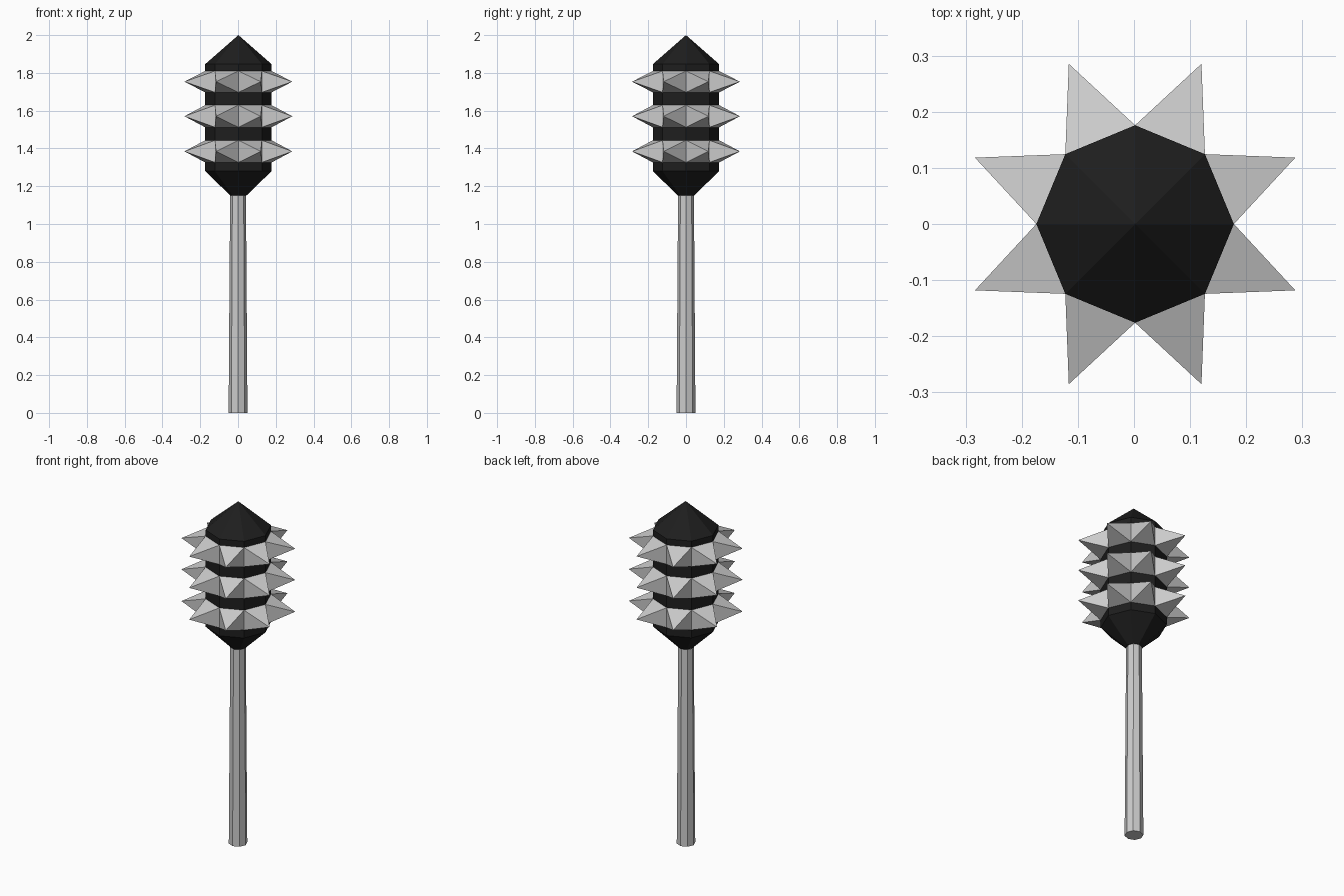
import bpy, bmesh
from math import cos, sin, pi

if "Cube" in bpy.data.objects:
    bpy.data.objects.remove(bpy.data.objects["Cube"])

SIDES = 8
HEAD_R = 0.176
TIP_R = 0.309
CX = 0.002  # head sits very slightly off the handle axis

black = bpy.data.materials.new("black")
black.diffuse_color = (0.013, 0.013, 0.013, 1)
black.use_nodes = True
black.node_tree.nodes["Principled BSDF"].inputs["Base Color"].default_value = black.diffuse_color


def lathe(name, profile, cx=0.0, mat=None, spike=0.0, cap=False):
    """Eight-sided flat-faced lathe of (radius, z) points; spike pokes every face outward."""
    bm = bmesh.new()
    rings = []
    for r, z in profile:
        if r == 0:
            rings.append([bm.verts.new((cx, 0, z))] * SIDES)
        else:
            rings.append([bm.verts.new((cx + r * cos(2 * pi * i / SIDES),
                                        r * sin(2 * pi * i / SIDES), z))
                          for i in range(SIDES)])
    for a, b in zip(rings, rings[1:]):
        for i in range(SIDES):
            j = (i + 1) % SIDES
            quad = [a[i], a[j], b[j], b[i]]
            bm.faces.new(list(dict.fromkeys(quad)))
    if cap:
        bm.faces.new(rings[0][::-1])
    bm.normal_update()
    if spike:
        bmesh.ops.poke(bm, faces=bm.faces[:], offset=spike)
    me = bpy.data.meshes.new(name)
    bm.to_mesh(me)
    bm.free()
    ob = bpy.data.objects.new(name, me)
    bpy.context.collection.objects.link(ob)
    if mat:
        me.materials.append(mat)
    return ob


# Handle, slightly tapered
lathe("handle", [(0.05, 0), (0.042, 1.15)], cap=True)

# Spike rows (bottom z, top z)
rows = [(1.326, 1.443), (1.512, 1.629), (1.697, 1.81)]
for n, (z0, z1) in enumerate(rows, 1):
    lathe(f"spike_row_{n}", [(HEAD_R, z0), (HEAD_R, z1)], CX,
          spike=TIP_R - HEAD_R * cos(pi / SIDES))

# Black head sections between the spike rows
lathe("head_base", [(0.042, 1.15), (HEAD_R, 1.28), (HEAD_R, rows[0][0])], CX, black)
for n in (0, 1):
    lathe(f"head_band_{n + 1}", [(HEAD_R, rows[n][1]), (HEAD_R, rows[n + 1][0])], CX, black)
lathe("head_cap", [(HEAD_R, rows[2][1]), (HEAD_R, 1.846), (0, 2.0)], CX, black)
